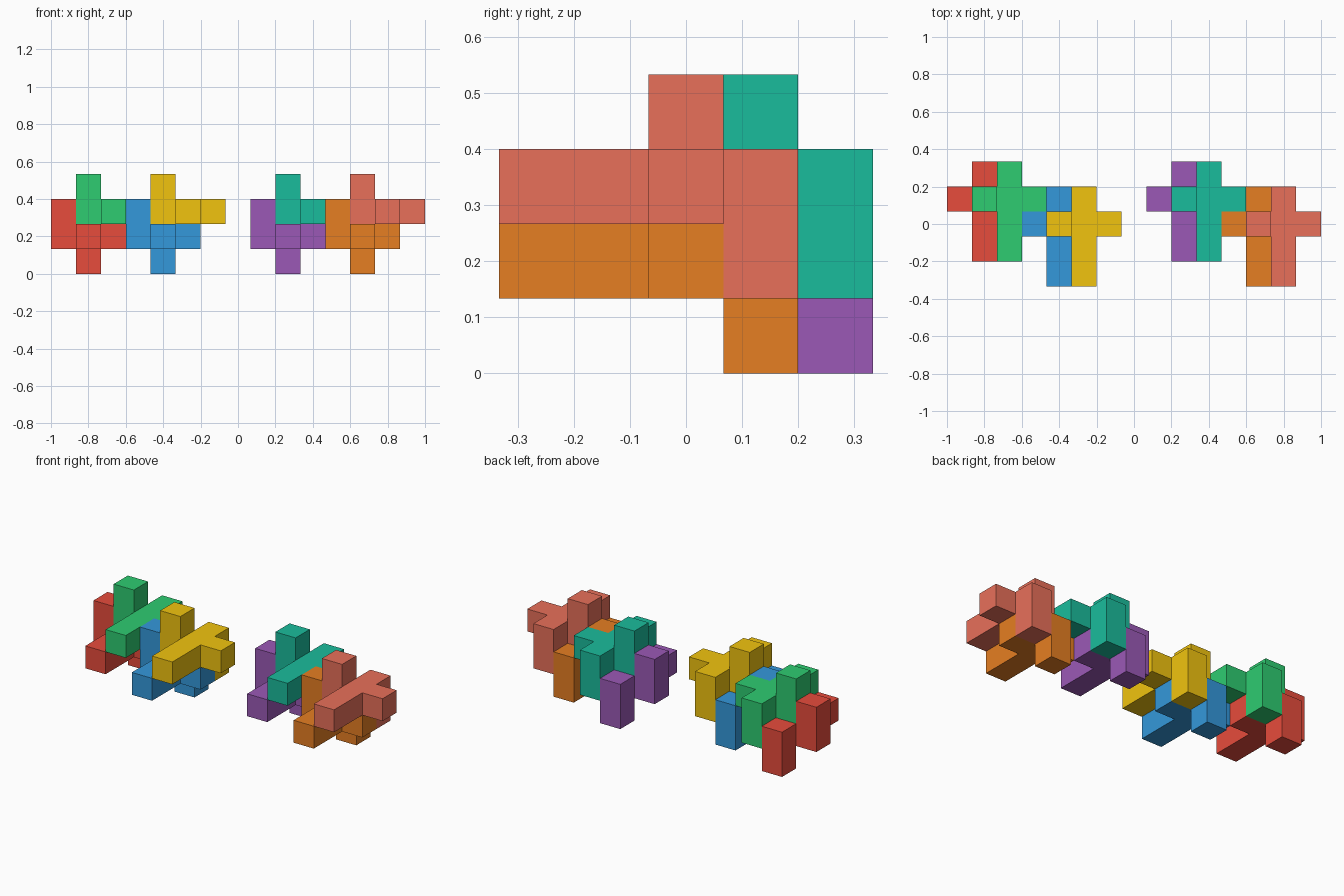
import bpy, bmesh
from mathutils import Vector

if "Cube" in bpy.data.objects:
    bpy.data.objects.remove(bpy.data.objects["Cube"])

U = 2 / 15                              # edge of one cube
ORIGIN = Vector((-1, -2.5 * U, 0))

# Eight-cube piece; every part is a shifted copy of it
PIECE = [(1, 0, 1), (1, 1, 1), (1, 2, 1), (1, 3, 1), (1, 3, 0),
         (2, 2, 1), (0, 2, 1), (0, 2, 2)]

# Quad corners of a unit cube for each outward direction
SIDES = {
    (1, 0, 0): [(1, 0, 0), (1, 1, 0), (1, 1, 1), (1, 0, 1)],
    (-1, 0, 0): [(0, 0, 0), (0, 0, 1), (0, 1, 1), (0, 1, 0)],
    (0, 1, 0): [(0, 1, 0), (0, 1, 1), (1, 1, 1), (1, 1, 0)],
    (0, -1, 0): [(0, 0, 0), (1, 0, 0), (1, 0, 1), (0, 0, 1)],
    (0, 0, 1): [(0, 0, 1), (1, 0, 1), (1, 1, 1), (0, 1, 1)],
    (0, 0, -1): [(0, 0, 0), (0, 1, 0), (1, 1, 0), (1, 0, 0)],
}


def linear(hex_code):
    rgb = [int(hex_code[i:i + 2], 16) / 255 for i in (0, 2, 4)]
    return [c / 12.92 if c <= 0.04045 else ((c + 0.055) / 1.055) ** 2.4 for c in rgb] + [1]


def add_piece(name, offset, hex_code):
    # Outer skin only: a face wherever a cube has no neighbour
    bm = bmesh.new()
    for cell in PIECE:
        for d, corners in SIDES.items():
            if tuple(a + b for a, b in zip(cell, d)) not in PIECE:
                bm.faces.new([bm.verts.new((Vector(cell) + Vector(c)) * U) for c in corners])
    bmesh.ops.remove_doubles(bm, verts=bm.verts, dist=1e-4)
    bmesh.ops.dissolve_limit(bm, angle_limit=0.01, verts=bm.verts, edges=bm.edges)
    mesh = bpy.data.meshes.new(name)
    bm.to_mesh(mesh)
    bm.free()
    mat = bpy.data.materials.new(name + "_paint")
    mat.diffuse_color = linear(hex_code)
    mat.use_nodes = True
    mat.node_tree.nodes["Principled BSDF"].inputs["Base Color"].default_value = mat.diffuse_color
    mesh.materials.append(mat)
    obj = bpy.data.objects.new(name, mesh)
    obj.location = ORIGIN + Vector(offset) * U
    bpy.context.collection.objects.link(obj)


# Two clusters, each of two interlocked pairs (lower piece + upper piece)
COLORS = [("red", "E74C3C"), ("green", "2ECC71"), ("blue", "3498DB"), ("yellow", "F1C40F"),
          ("purple", "9B59B6"), ("teal", "1ABC9C"), ("orange", "E67E22"), ("coral", "E8705A")]
for i, (color, code) in enumerate(COLORS):
    cluster, pair, upper = i // 4, i // 2 % 2, i % 2
    add_piece(color + "_piece", (8 * cluster + 3 * pair + upper, 1 - pair, upper), code)
